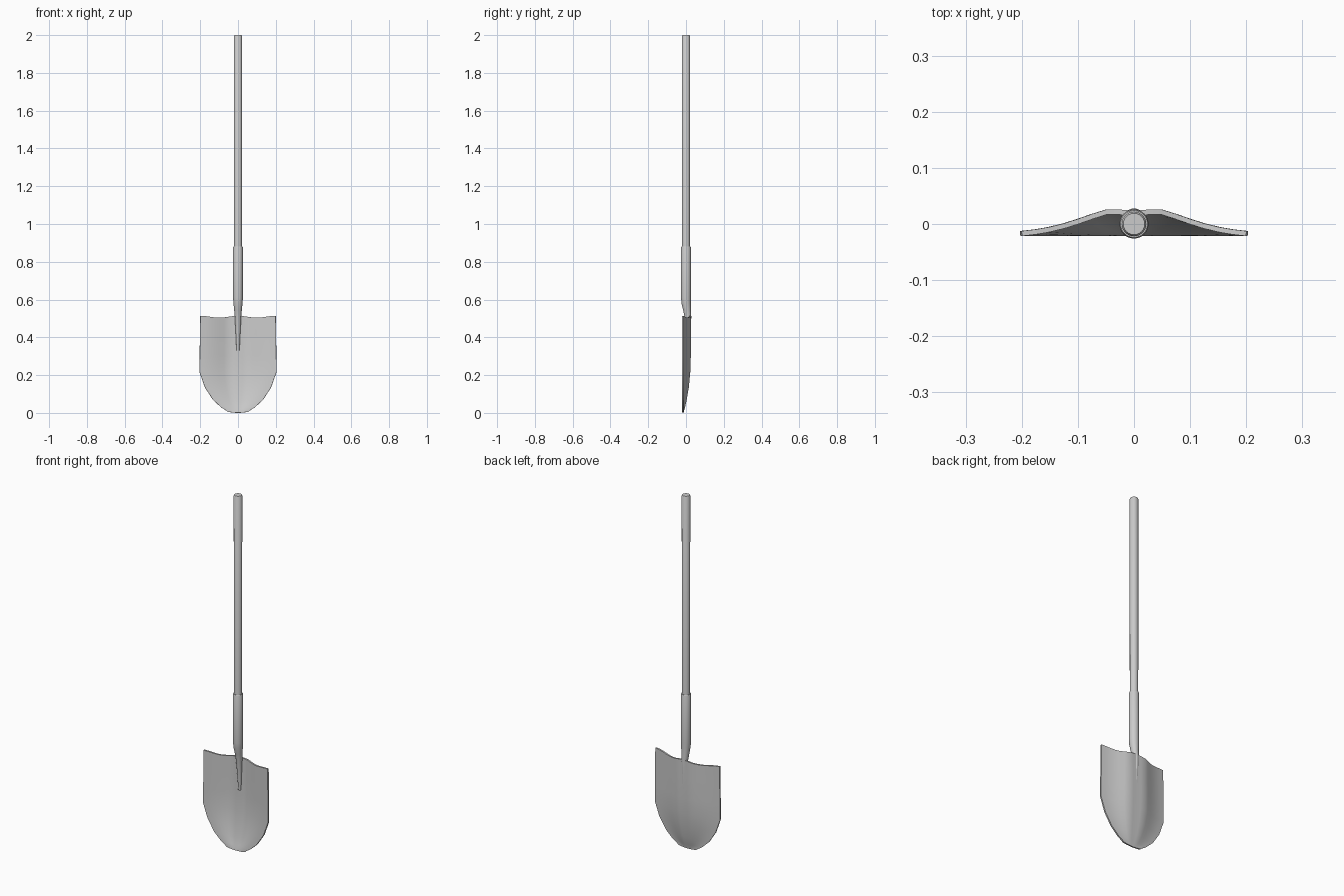
import bpy, math

if "Cube" in bpy.data.objects:
    bpy.data.objects.remove(bpy.data.objects["Cube"])


def make_object(name, verts, faces, angle=35):
    mesh = bpy.data.meshes.new(name)
    mesh.from_pydata(verts, [], faces)
    mesh.update()
    ob = bpy.data.objects.new(name, mesh)
    bpy.context.collection.objects.link(ob)
    bpy.ops.object.select_all(action='DESELECT')
    ob.select_set(True)
    bpy.context.view_layer.objects.active = ob
    bpy.ops.object.shade_smooth_by_angle(angle=math.radians(angle))
    return ob


def loft(name, rings, sides=24):
    """Capped tube through elliptical rings (z, centre y, x radius, y radius)."""
    verts, faces = [], []
    for z, cy, rx, ry in rings:
        for i in range(sides):
            a = 2 * math.pi * i / sides
            verts.append((rx * math.cos(a), cy + ry * math.sin(a), z))
    for r in range(len(rings) - 1):
        for i in range(sides):
            j = (i + 1) % sides
            a, b = r * sides, (r + 1) * sides
            faces.append((a + i, a + j, b + j, b + i))
    faces.append(tuple(reversed(range(sides))))
    faces.append(tuple(range((len(rings) - 1) * sides, len(rings) * sides)))
    return make_object(name, verts, faces)


# Wooden handle with a softened end
loft("handle", [(0.60, 0, 0.021, 0.021), (1.995, 0, 0.022, 0.022), (2.0, 0, 0.019, 0.019)])

# Socket tapering down through the blade
loft("socket", [
    (0.33, 0.016, 0.008, 0.008), (0.42, 0.014, 0.012, 0.012),
    (0.51, 0.010, 0.017, 0.018), (0.54, 0.006, 0.020, 0.020),
    (0.58, 0.001, 0.024, 0.025), (0.61, 0, 0.026, 0.026),
    (0.875, 0, 0.026, 0.026), (0.88, 0, 0.024, 0.024)])

# Dished blade: rows (z, half width, dish depth), columns (fraction of width, dish profile)
rows = [(0.006, 0.055, 0.0), (0.014, 0.065, 0.06), (0.03, 0.09, 0.2), (0.07, 0.133, 0.43),
        (0.135, 0.175, 0.72), (0.214, 0.203, 0.92), (0.30, 0.203, 1.0),
        (0.41, 0.201, 1.0), (0.51, 0.200, 1.0)]
half = [(0, 0.97), (0.12, 1.0), (0.25, 1.0), (0.37, 0.80), (0.5, 0.56),
        (0.62, 0.36), (0.75, 0.19), (0.87, 0.08), (1, 0)]
cols = [(-u, f) for u, f in reversed(half[1:])] + half
verts, faces = [], []
for k, (z, w, g) in enumerate(rows):
    for u, f in cols:
        dz = 0
        if k == len(rows) - 1:      # wavy shoulder edge
            dz = 0.005 * math.cos(2 * math.pi * u) - 0.001
        elif k == 0:                # rounded tip
            dz = -0.005 * (1 - u * u)
        verts.append((u * w, -0.017 + 0.038 * f * g, z + dz))
n = len(cols)
for r in range(len(rows) - 1):
    for c in range(n - 1):
        i = r * n + c
        faces.append((i, i + 1, i + n + 1, i + n))
blade = make_object("blade", verts, faces)
mod = blade.modifiers.new("thickness", 'SOLIDIFY')
mod.thickness = 0.009
mod.offset = 0
bpy.context.view_layer.objects.active = blade
blade.select_set(True)
bpy.ops.object.modifier_apply(modifier="thickness")
bpy.ops.object.shade_smooth_by_angle(angle=math.radians(35))
